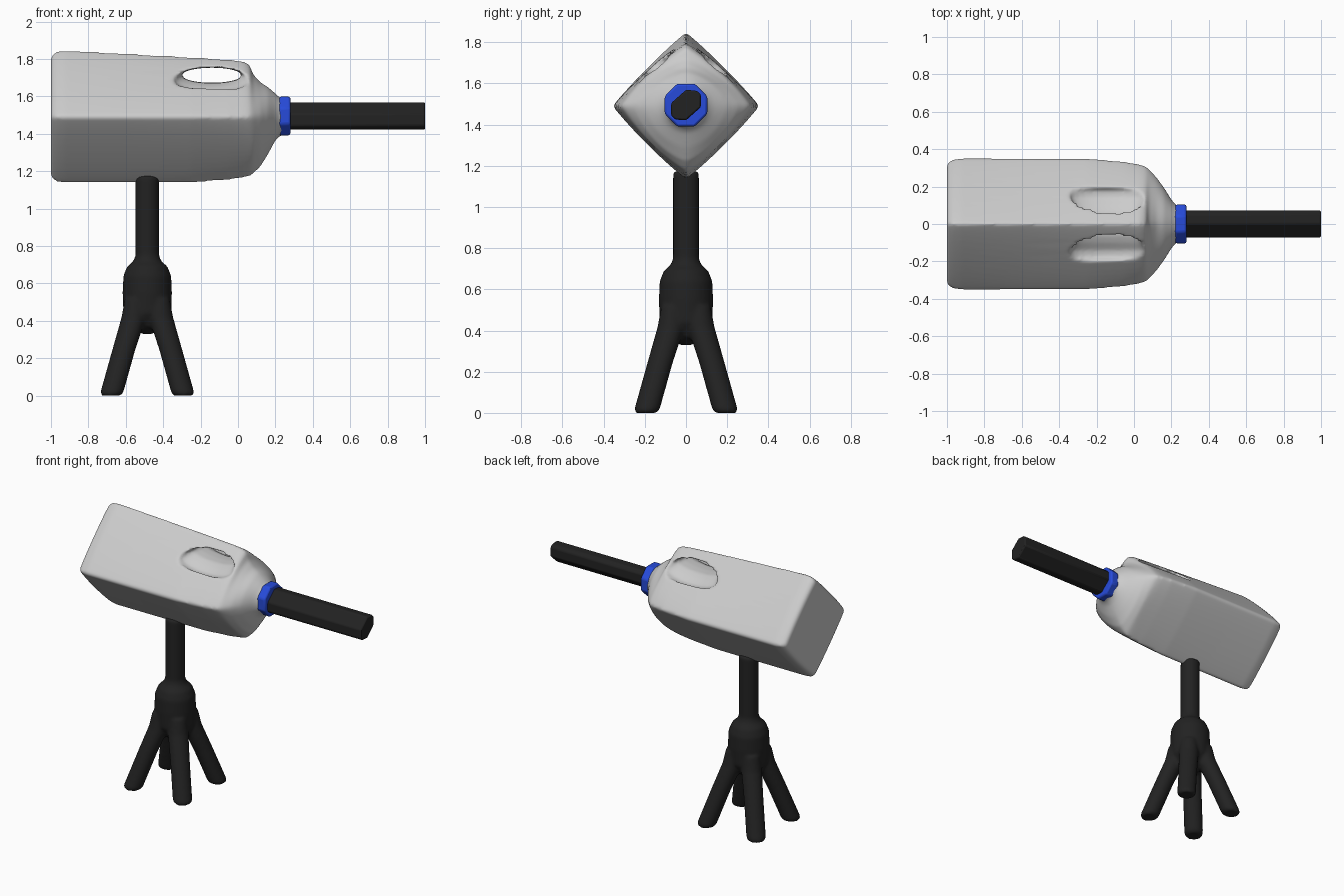
import bpy, bmesh
from math import cos, sin, pi, copysign
from mathutils import Vector

if "Cube" in bpy.data.objects:
    bpy.data.objects.remove(bpy.data.objects["Cube"])

AXIS_Z = 1.49      # height of the jug and barrel axis
STAND_X = -0.485   # centre of the stand


def material(name, color):
    m = bpy.data.materials.new(name)
    m.diffuse_color = color
    m.use_nodes = True
    m.node_tree.nodes["Principled BSDF"].inputs["Base Color"].default_value = m.diffuse_color
    return m


BLACK = material("black", (0.016, 0.016, 0.016, 1))
BLUE = material("blue", (0.02, 0.07, 0.7, 1))


def add_loft(bm, rings):
    """Skin a list of equal-length point rings and cap both ends."""
    rows = [[bm.verts.new(p) for p in ring] for ring in rings]
    n = len(rows[0])
    for a, b in zip(rows, rows[1:]):
        for i in range(n):
            j = (i + 1) % n
            bm.faces.new((a[i], a[j], b[j], b[i]))
    bm.faces.new(rows[0])
    bm.faces.new(rows[-1])


def make(name, lofts, mat=None):
    bm = bmesh.new()
    for rings in lofts:
        add_loft(bm, rings)
    bmesh.ops.recalc_face_normals(bm, faces=bm.faces)
    me = bpy.data.meshes.new(name)
    bm.to_mesh(me)
    bm.free()
    ob = bpy.data.objects.new(name, me)
    bpy.context.collection.objects.link(ob)
    if mat:
        me.materials.append(mat)
    return ob


def oval(n, exponent=2):
    """Unit superellipse points: exponent 1 is a diamond, 2 a circle."""
    f = lambda v: copysign(abs(v) ** (2 / exponent), v)
    return [(f(cos(2 * pi * i / n)), f(sin(2 * pi * i / n))) for i in range(n)]


def blend(ob, voxel, rounds):
    """Fuse the pieces into one softly moulded skin."""
    r = ob.modifiers.new("fuse", 'REMESH')
    r.mode = 'VOXEL'
    r.voxel_size = voxel
    r.use_smooth_shade = True
    s = ob.modifiers.new("soften", 'SMOOTH')
    s.factor = 0.5
    s.iterations = rounds


def smooth(ob, width):
    b = ob.modifiers.new("bevel", 'BEVEL')
    b.width = width
    b.segments = 2
    bpy.ops.object.select_all(action='DESELECT')
    ob.select_set(True)
    bpy.context.view_layer.objects.active = ob
    bpy.ops.object.shade_smooth_by_angle(angle=0.6)


# Jug body: x, top z, bottom z, half width, section exponent
jug_sections = [
    (-1.00, 1.815, 1.165, 0.325, 1.07), (-0.975, 1.84, 1.145, 0.345, 1.07),
    (-0.93, 1.847, 1.137, 0.355, 1.07), (-0.60, 1.83, 1.137, 0.355, 1.07),
    (-0.25, 1.81, 1.138, 0.353, 1.09), (-0.05, 1.797, 1.153, 0.335, 1.12),
    (0.03, 1.788, 1.165, 0.32, 1.16), (0.062, 1.77, 1.173, 0.31, 1.2),
    (0.08, 1.72, 1.185, 0.295, 1.28), (0.12, 1.675, 1.225, 0.25, 1.45),
    (0.16, 1.65, 1.29, 0.195, 1.65), (0.20, 1.615, 1.365, 0.13, 1.9),
    (0.225, 1.59, 1.39, 0.10, 2), (0.26, 1.585, 1.395, 0.095, 2)]
jug = make("jug", [[
    [(x, w * u, AXIS_Z + v * (top - AXIS_Z if v > 0 else AXIS_Z - bot))
     for u, v in oval(64, e)] for x, top, bot, w, e in jug_sections]])

# Grip opening: an oval hole flaring outward on both sides of the handle
half = [(0.0, 0.160, 0.040, 1.713), (0.06, 0.165, 0.042, 1.712),
        (0.10, 0.180, 0.052, 1.703), (0.14, 0.20, 0.066, 1.69),
        (0.19, 0.21, 0.08, 1.70)]
flare = [(-y, a, b, z) for y, a, b, z in half[:0:-1]] + half
grip = make("grip_cutter", [[
    [(-0.14 + a * u, y, z + b * v) for u, v in oval(48)]
    for y, a, b, z in flare]])
grip.hide_render = True
grip.hide_set(True)
cut = jug.modifiers.new("grip", 'BOOLEAN')
cut.operation = 'DIFFERENCE'
cut.solver = 'EXACT'
cut.object = grip
blend(jug, 0.011, 5)

# Cap: octagonal blue collar
cap = make("cap", [[
    [(x, 0.112 * cos(pi / 8 + i * pi / 4), 0.112 * sin(pi / 8 + i * pi / 4) + AXIS_Z + 0.005)
     for i in range(8)] for x in (0.22, 0.28)]], BLUE)
smooth(cap, 0.01)

# Barrel: slightly skewed rounded-square tube
outline = [(0.072, -0.01), (0.072, 0.052), (0.052, 0.07), (0.0, 0.074)]
outline += [(-0.072, 0.01), (-0.072, -0.052), (-0.052, -0.07), (0.0, -0.074)]
barrel = make("barrel", [[
    [(x, y, AXIS_Z + 0.005 + z) for y, z in outline] for x in (0.25, 1.0)]], BLACK)
smooth(barrel, 0.008)

# Stand: round post with a shouldered hub, fused with four splayed legs
post = [(1.175, 0.055), (1.165, 0.063), (0.75, 0.063), (0.72, 0.074), (0.69, 0.108),
        (0.64, 0.128), (0.55, 0.132), (0.44, 0.128), (0.37, 0.09), (0.33, 0.03)]
lofts = [[[(STAND_X + r * u, r * v, z) for u, v in oval(32)] for z, r in post]]
leg = [(0.0, 0.193, 0.05), (0.015, 0.19, 0.062), (0.24, 0.127, 0.062),
       (0.42, 0.072, 0.066), (0.52, 0.06, 0.06)]
for sx in (-1, 1):
    for sy in (-1, 1):
        lofts.append([[(STAND_X + sx * d + r * u, sy * d + r * v, z)
                       for u, v in oval(20)] for z, d, r in leg])
stand = make("stand", lofts, BLACK)
blend(stand, 0.011, 4)
